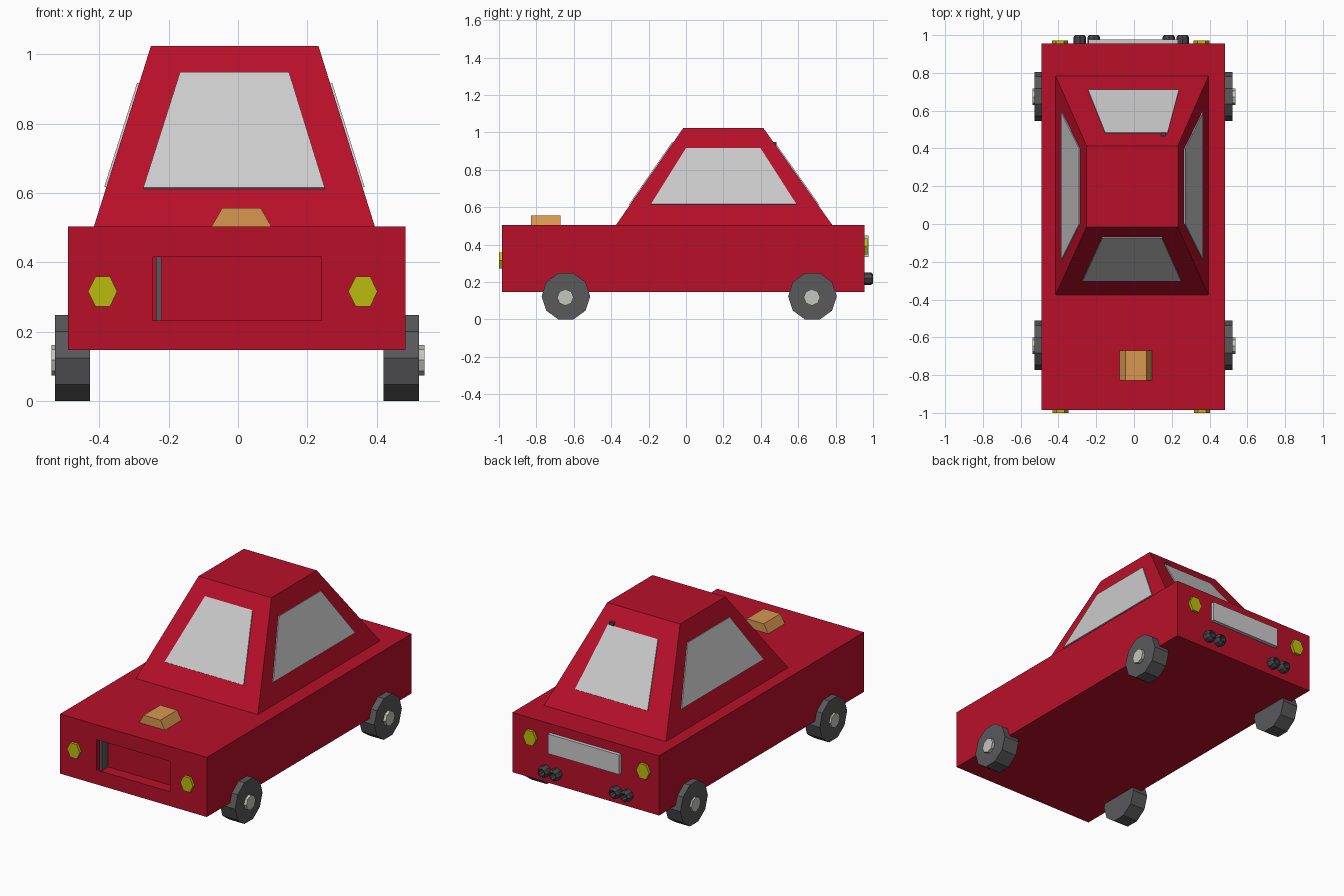
import bpy, bmesh, math
from mathutils import Vector

if "Cube" in bpy.data.objects:
    bpy.data.objects.remove(bpy.data.objects["Cube"])


def material(name, r, g, b):
    m = bpy.data.materials.new(name)
    m.diffuse_color = (r, g, b, 1)
    m.use_nodes = True
    m.node_tree.nodes["Principled BSDF"].inputs["Base Color"].default_value = m.diffuse_color
    return m


RED = material("red_paint", 0.48, 0.005, 0.022)
GLASS = material("glass", 0.55, 0.55, 0.55)
TAN = material("tan", 0.68, 0.31, 0.08)
YELLOW = material("yellow_lamp", 0.5, 0.5, 0.005)
RUBBER = material("rubber", 0.1, 0.1, 0.105)
HUB = material("hub", 0.55, 0.57, 0.51)
DARK = material("dark_metal", 0.06, 0.06, 0.065)


def loft(name, rings, mat, closed=False):
    """Skin matching rings of points; cap the ends, or join last to first."""
    bm = bmesh.new()
    vs = [[bm.verts.new(p) for p in r] for r in rings]
    pairs = list(zip(vs, vs[1:])) + ([(vs[-1], vs[0])] if closed else [])
    for a, b in pairs:
        for i in range(len(a)):
            j = (i + 1) % len(a)
            bm.faces.new((a[i], a[j], b[j], b[i]))
    if not closed:
        bm.faces.new(vs[0])
        bm.faces.new(vs[-1])
    bmesh.ops.recalc_face_normals(bm, faces=bm.faces)
    me = bpy.data.meshes.new(name)
    bm.to_mesh(me)
    bm.free()
    me.materials.append(mat)
    ob = bpy.data.objects.new(name, me)
    bpy.context.collection.objects.link(ob)
    return ob


def rect(x0, x1, y0, y1, z):
    return [(x0, y0, z), (x1, y0, z), (x1, y1, z), (x0, y1, z)]


def box(name, x0, x1, y0, y1, z0, z1, mat):
    return loft(name, [rect(x0, x1, y0, y1, z0), rect(x0, x1, y0, y1, z1)], mat)


def ring_x(x, y, z, r, n):
    return [(x, y + r * math.cos(2 * math.pi * i / n), z + r * math.sin(2 * math.pi * i / n))
            for i in range(n)]


def ring_y(x, y, z, rx, rz, n):
    return [(x + rx * math.cos(2 * math.pi * i / n), y, z + rz * math.sin(2 * math.pi * i / n))
            for i in range(n)]


def pane(name, pts, out):
    """Thin glass slab around a quad lying on the cabin wall."""
    pts = [Vector(p) for p in pts]
    n = (pts[1] - pts[0]).cross(pts[2] - pts[0]).normalized()
    if n.dot(Vector(out)) < 0:
        n = -n
    loft(name, [[p - n * 0.006 for p in pts], [p + n * 0.006 for p in pts]], GLASS)


# Body with the front grille recess cut in
body = box("body", -0.49, 0.482, -0.984, 0.955, 0.147, 0.504, RED)
cutter = box("grille_cutter", -0.247, 0.24, -1.1, -0.914, 0.233, 0.415, RED)
mod = body.modifiers.new("grille", 'BOOLEAN')
mod.object, mod.operation, mod.solver = cutter, 'DIFFERENCE', 'EXACT'
bpy.context.view_layer.objects.active = body
bpy.ops.object.modifier_apply(modifier=mod.name)
bpy.data.objects.remove(cutter)
box("grille_bar", -0.236, -0.22, -0.975, -0.91, 0.233, 0.415, RUBBER)

# Cabin
Z0, Z1 = 0.504, 1.023
LEFT, RIGHT, FRONT, BACK = (-0.415, -0.251), (0.394, 0.232), (-0.375, -0.015), (0.783, 0.414)
loft("cabin", [rect(LEFT[i], RIGHT[i], FRONT[i], BACK[i], z) for i, z in enumerate((Z0, Z1))], RED)


def wall(side, z):
    return side[0] + (side[1] - side[0]) * (z - Z0) / (Z1 - Z0)


# Windows: low edge span, high edge span
for name, side, zs, low, high, out in (
        ("windscreen", FRONT, (0.612, 0.945), (-0.273, 0.25), (-0.167, 0.147), (0, -1, 0)),
        ("rear_window", BACK, (0.612, 0.93), (-0.243, 0.238), (-0.153, 0.178), (0, 1, 0))):
    a, b = (wall(side, z) for z in zs)
    pane(name, [(low[0], a, zs[0]), (low[1], a, zs[0]), (high[1], b, zs[1]), (high[0], b, zs[1])], out)
for name, side, s in (("left_window", LEFT, -1), ("right_window", RIGHT, 1)):
    zs = (0.616, 0.915)
    a, b = (wall(side, z) for z in zs)
    pane(name, [(a, -0.187, zs[0]), (a, 0.59, zs[0]), (b, 0.398, zs[1]), (b, 0, zs[1])], (s, 0, 0))

# Small rear wiper stub
box("rear_wiper", 0.142, 0.168, 0.465, 0.485, 0.925, 0.95, DARK)

# Bonnet scoop and rear plate
loft("bonnet_scoop", [[(-0.078, y, 0.5), (0.098, y, 0.5), (0.066, y, 0.556), (-0.046, y, 0.556)]
                      for y in (-0.828, -0.67)], TAN)
box("rear_plate", -0.24, 0.232, 0.94, 0.976, 0.333, 0.45, GLASS)

# Lamps
for x, side in ((-0.39, "left"), (0.36, "right")):
    loft(side + "_headlight", [ring_y(x, y, 0.316, 0.042, 0.05, 6) for y in (-1.0, -0.97)], YELLOW)
    loft(side + "_tail_light", [ring_y(x - 0.002, y, 0.39, 0.043, 0.05, 6) for y in (0.94, 0.971)], YELLOW)

# Exhaust tips: chamfered tubes with a dished end
for x in (-0.287, -0.213, 0.184, 0.258):
    loft("exhaust_tip", [ring_y(x, y, 0.218, r, r, 8) for y, r in
                         ((0.94, 0.034), (0.988, 0.034), (1.0, 0.025), (1.0, 0.019), (0.965, 0.015))], DARK)

# Wheels and hubs
for y, end in ((-0.642, "front"), (0.676, "rear")):
    for s, side, shift in ((-1, "left", -0.006), (1, "right", 0)):
        loft(f"{end}_{side}_wheel", [ring_x(s * x + shift, y, 0.124, 0.13, 10) for x in (0.42, 0.521)], RUBBER)
        loft(f"{end}_{side}_hub", [ring_x(s * x, y - 0.003, 0.118, 0.044, 8) for x in (0.5, 0.538)], HUB)
